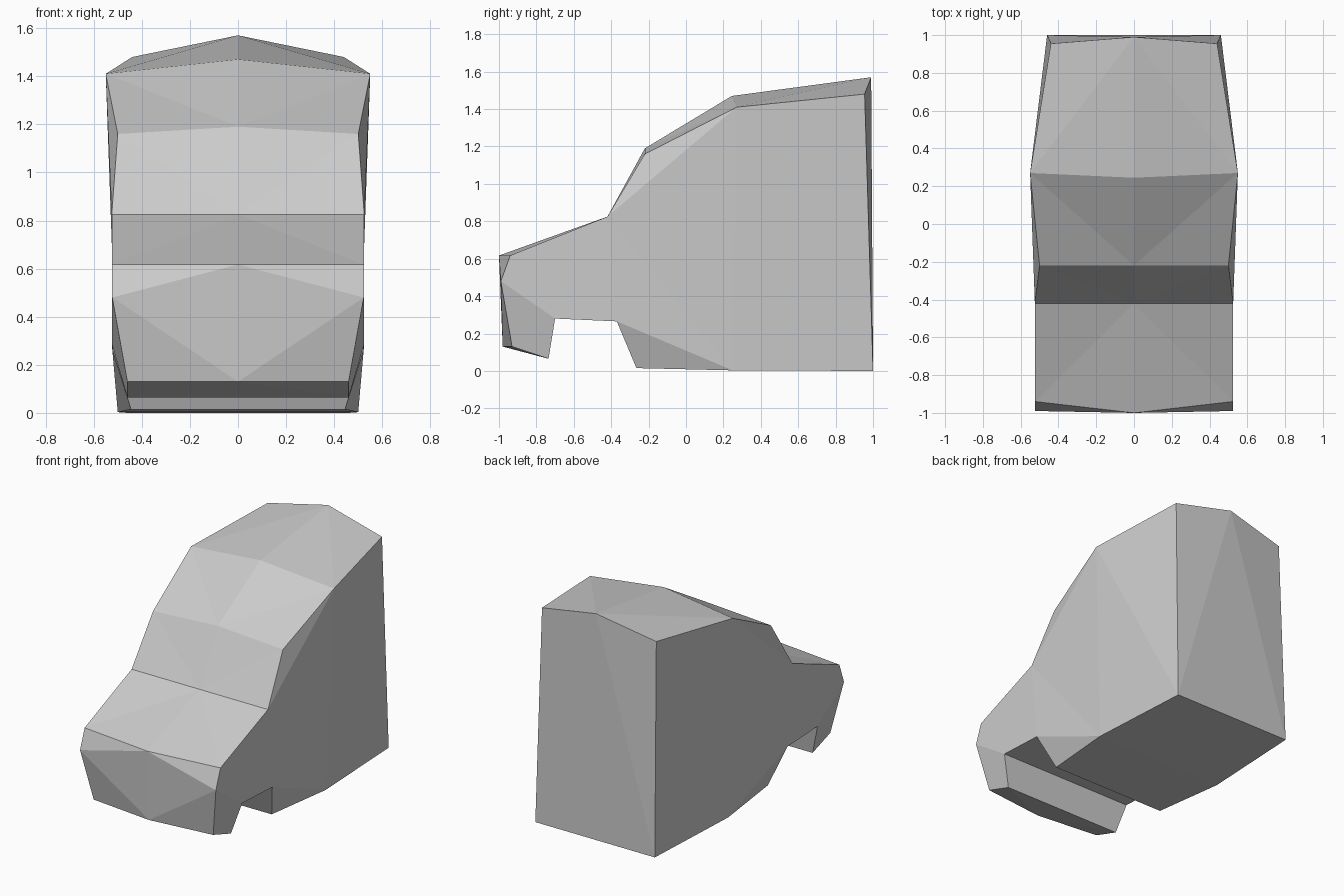
import bpy, bmesh

if "Cube" in bpy.data.objects:
    bpy.data.objects.remove(bpy.data.objects["Cube"])

# Outline stations: name -> (side x, side y, side z, centre y, centre z)
stations = {
    "tail_top":    (0.44, 0.955, 1.48, 0.99, 1.57),
    "roof":        (0.55, 0.27, 1.41, 0.245, 1.47),
    "screen":      (0.50, -0.22, 1.16, -0.22, 1.19),
    "cowl":        (0.525, -0.42, 0.825, -0.42, 0.825),
    "hood":        (0.523, -0.94, 0.617, -1.0, 0.617),
    "nose":        (0.523, -0.99, 0.48, -1.0, 0.617),
    "chin":        (0.46, -0.93, 0.13, -0.98, 0.13),
    "lip":         (0.46, -0.735, 0.065, -0.735, 0.065),
    "arch_front":  (0.523, -0.70, 0.28, -0.70, 0.28),
    "arch_back":   (0.523, -0.37, 0.265, -0.37, 0.265),
    "sill_front":  (0.445, -0.265, 0.015, -0.265, 0.015),
    "sill_mid":    (0.50, 0.25, 0.003, 0.25, 0.003),
    "tail_bottom": (0.46, 1.0, 0.0, 1.0, 0.0),
}
# Strips whose crease runs from the first station's side point to the next centre
side_first = {"roof", "screen", "nose", "tail_bottom"}

# Flat facets closing each flank
flank = [
    "roof screen cowl",
    "roof cowl sill_mid",
    "roof sill_mid tail_bottom",
    "roof tail_bottom tail_top",
    "cowl arch_back sill_mid",
    "arch_back sill_front sill_mid",
    "cowl hood nose arch_back",
    "nose arch_front arch_back",
    "nose chin lip arch_front",
]

bm = bmesh.new()


def face(points):
    bm.faces.new([bm.verts.new(p) for p in points])


for sign in (1, -1):
    side = {n: (sign * s[0], s[1], s[2]) for n, s in stations.items()}
    mid = {n: (0, s[3], s[4]) for n, s in stations.items()}
    names = list(stations)

    # Top, nose, underside and tail: strips from centre line to flank
    for a, b in zip(names, names[1:] + names[:1]):
        if mid[a] == mid[b]:
            face([mid[a], side[a], side[b]])
        elif a in side_first:
            face([mid[a], side[a], mid[b]])
            face([side[a], side[b], mid[b]])
        else:
            face([mid[a], side[a], side[b]])
            face([mid[a], side[b], mid[b]])

    # Flank
    for facet in flank:
        face([side[n] for n in facet.split()])

bmesh.ops.remove_doubles(bm, verts=bm.verts, dist=0.0005)
bmesh.ops.recalc_face_normals(bm, faces=bm.faces)

mesh = bpy.data.meshes.new("car_body")
bm.to_mesh(mesh)
bm.free()
body = bpy.data.objects.new("car_body", mesh)
bpy.context.collection.objects.link(body)
